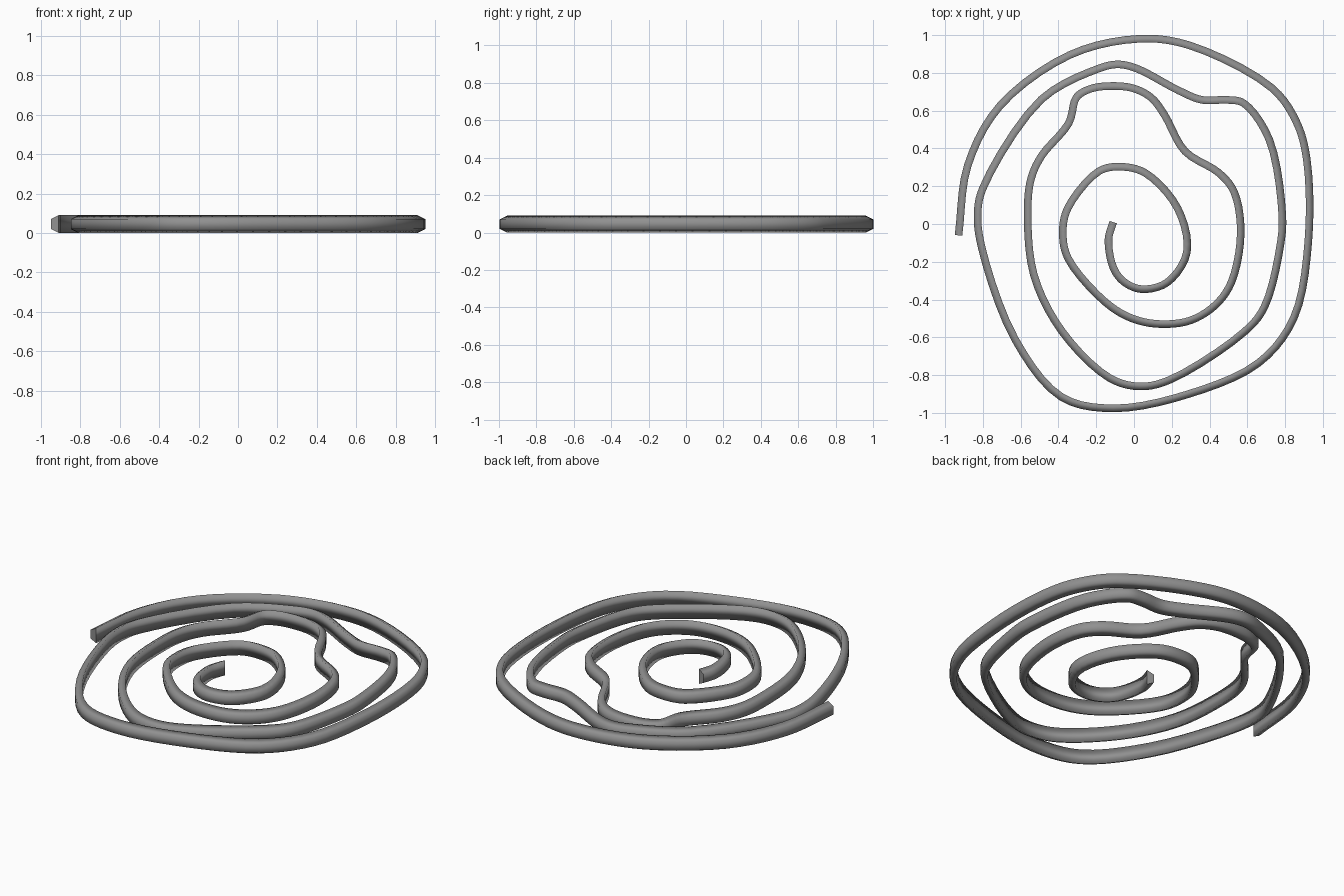
import bpy, bmesh
from mathutils import Vector

if "Cube" in bpy.data.objects:
    bpy.data.objects.remove(bpy.data.objects["Cube"])

# Spiral centre line (x, y in hundredths), inner end to outer end
PATH = [
    (-11, 1), (-13.5, -8), (-11, -23), (-5.5, -30.5), (4, -34.5), (17.5, -31), (28, -15),
    (23, 8.5), (6, 27), (-7, 30.3), (-18.5, 28), (-35, 8.5), (-37.7, -4), (-35, -18),
    (-15, -41.5), (-1, -50), (14, -53), (30, -51), (43, -43), (51.5, -31), (56.5, -5),
    (53, 17), (45, 27), (27, 38.5), (16, 58), (9, 67), (-1, 72), (-14, 73), (-23.5, 71.4),
    (-30.5, 67), (-34.5, 53.5), (-49, 36), (-54.5, 24), (-56.3, 7), (-53, -27),
    (-38, -57), (-13, -81.5), (3, -86), (19, -82.5), (58.5, -57), (69, -44), (77.5, -11),
    (78.5, 5), (71.5, 45), (58, 64), (49.5, 65.7), (36, 65.7), (24, 70.5), (1, 82.5),
    (-9, 84.5), (-19.5, 82), (-49, 66), (-80, 19), (-82.8, 5), (-80.5, -13), (-63, -61),
    (-38.5, -91.5), (-11, -97.6), (29, -90), (66, -73.5), (84.5, -50), (92.3, -9),
    (91.5, 34), (86, 54), (73, 72), (29, 94.7), (2, 98), (-34, 89.5), (-71, 62.5),
    (-88, 31), (-92.9, -6)]
STEPS = 5

# Upright trapezoid cross-section (outward offset, height): tall inside, short outside
PROFILE = [(-.020, 0), (.020, .02), (.020, .07), (-.020, .09)]


def smooth_path(points):
    """Centripetal Catmull-Rom through the points."""
    p = [Vector(q) / 100 for q in points]
    p = [2 * p[0] - p[1]] + p + [2 * p[-1] - p[-2]]
    out = []
    for a, b, c, d in zip(p, p[1:], p[2:], p[3:]):
        t1 = (b - a).length ** .5
        t2 = t1 + (c - b).length ** .5
        t3 = t2 + (d - c).length ** .5
        for k in range(STEPS):
            t = t1 + (t2 - t1) * k / STEPS
            a1 = a.lerp(b, t / t1)
            a2 = b.lerp(c, (t - t1) / (t2 - t1))
            a3 = c.lerp(d, (t - t2) / (t3 - t2))
            b1 = a1.lerp(a2, t / t2)
            b2 = a2.lerp(a3, (t - t1) / (t3 - t1))
            out.append(b1.lerp(b2, (t - t1) / (t2 - t1)))
    return out + [p[-2]]


# Sweep the cross-section along the spiral
path = smooth_path(PATH)
bm = bmesh.new()
rings = []
for i, p in enumerate(path):
    t = (path[min(i + 1, len(path) - 1)] - path[max(i - 1, 0)]).normalized()
    n = Vector((t.y, -t.x))
    rings.append([bm.verts.new((p.x + n.x * s, p.y + n.y * s, z)) for s, z in PROFILE])
m = len(PROFILE)
for r, q in zip(rings, rings[1:]):
    for j in range(m):
        bm.faces.new((r[j], r[(j + 1) % m], q[(j + 1) % m], q[j])).smooth = True

# Flat end caps with sharp rims
for ring in (rings[0], rings[-1]):
    for e in bm.faces.new(ring).edges:
        e.smooth = False
bmesh.ops.recalc_face_normals(bm, faces=bm.faces)

mesh = bpy.data.meshes.new("spiral_coil")
bm.to_mesh(mesh)
bm.free()
coil = bpy.data.objects.new("spiral_coil", mesh)
bpy.context.collection.objects.link(coil)

# Dark grey
dark = bpy.data.materials.new("dark_grey")
dark.diffuse_color = (.28, .28, .28, 1)
dark.use_nodes = True
dark.node_tree.nodes["Principled BSDF"].inputs["Base Color"].default_value = dark.diffuse_color
mesh.materials.append(dark)
